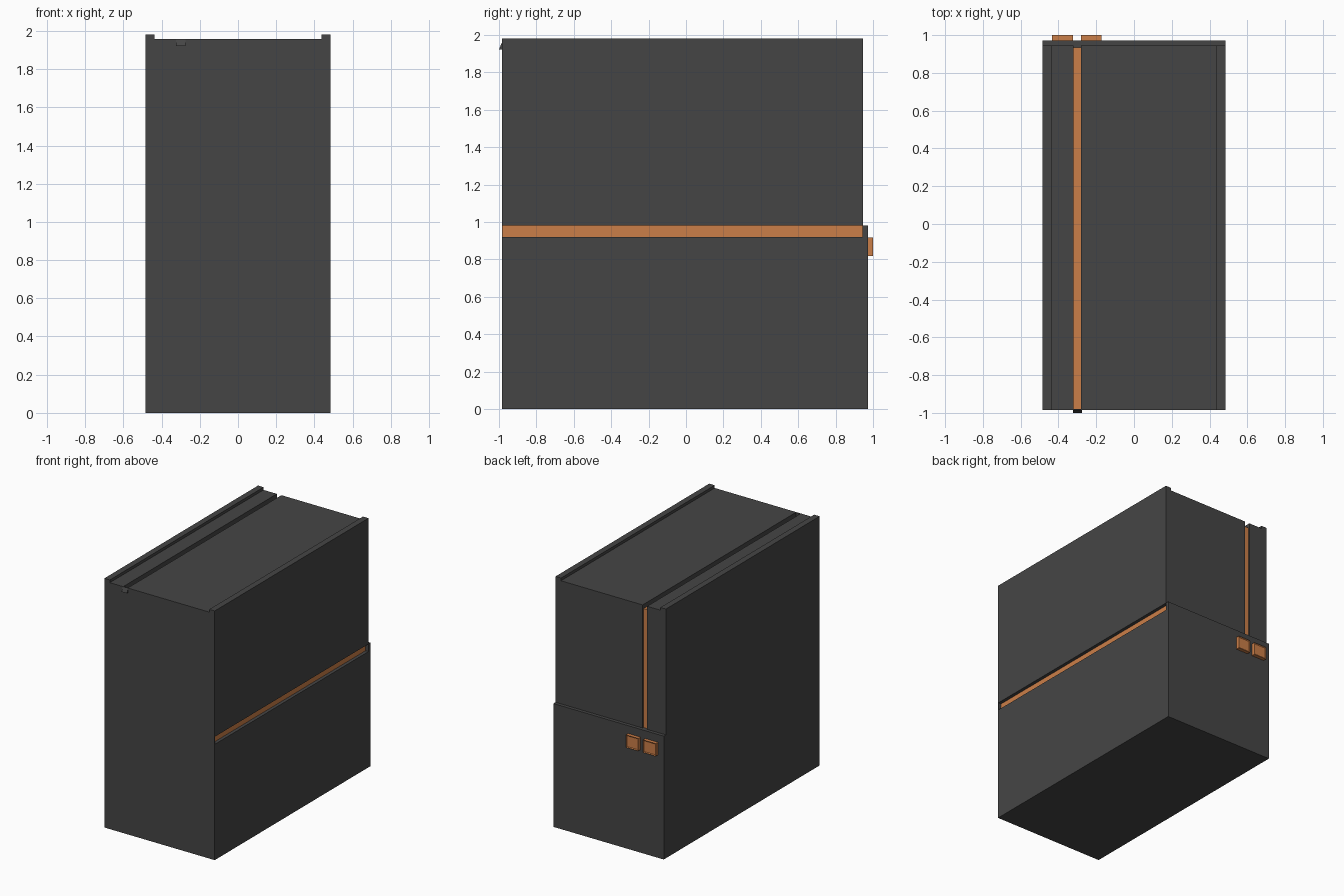
import bpy, bmesh

if "Cube" in bpy.data.objects:
    bpy.data.objects.remove(bpy.data.objects["Cube"])


def material(name, rgb):
    m = bpy.data.materials.new(name)
    m.diffuse_color = (*rgb, 1)
    m.use_nodes = True
    m.node_tree.nodes["Principled BSDF"].inputs["Base Color"].default_value = m.diffuse_color
    return m


DARK = material("dark_grey", (0.06, 0.06, 0.06))
ORANGE = material("orange", (0.6, 0.21, 0.065))


def make(name, bm, mat):
    bmesh.ops.recalc_face_normals(bm, faces=bm.faces)
    me = bpy.data.meshes.new(name)
    bm.to_mesh(me)
    bm.free()
    me.materials.append(mat)
    ob = bpy.data.objects.new(name, me)
    bpy.context.collection.objects.link(ob)
    return ob


def prism(name, pts, y0, y1, mat=DARK):
    """Extrude an XZ profile from y0 to y1."""
    bm = bmesh.new()
    face = bm.faces.new([bm.verts.new((x, y0, z)) for x, z in pts])
    new = bmesh.ops.extrude_face_region(bm, geom=[face])["geom"]
    bmesh.ops.translate(bm, vec=(0, y1 - y0, 0),
                        verts=[v for v in new if isinstance(v, bmesh.types.BMVert)])
    return make(name, bm, mat)


def box(name, x0, x1, y0, y1, z0, z1, mat=DARK):
    return prism(name, [(x0, z0), (x1, z0), (x1, z1), (x0, z1)], y0, y1, mat)


W, TOP, RAIL_Z, RAIL_X = 0.485, 1.958, 1.98, 0.437
GX0, GX1 = -0.32, -0.28          # top and back groove
SZ0, SZ1 = 0.92, 0.98            # side groove
DEEP = 0.455                     # side groove floor

# main cabinet with top rails, top groove and side groove
cabinet = prism("cabinet_body", [
    (-W, 0), (W, 0), (W, SZ0), (DEEP, SZ0), (DEEP, SZ1), (W, SZ1),
    (W, RAIL_Z), (RAIL_X, RAIL_Z), (RAIL_X, TOP),
    (GX1, TOP), (GX1, 1.92), (GX0, 1.92), (GX0, TOP),
    (-RAIL_X, TOP), (-RAIL_X, RAIL_Z), (-W, RAIL_Z)], -0.98, 0.945)

# vertical slot in the upper back
cutter = box("back_slot_cutter", GX0, GX1, 0.93, 1.0, SZ1, 2.1)
cutter.hide_render = True
cutter.hide_viewport = True
cut = cabinet.modifiers.new("back_slot", "BOOLEAN")
cut.operation = "DIFFERENCE"
cut.solver = "EXACT"
cut.object = cutter

# thin front panel closing the groove ends
prism("front_panel", [
    (-W, 0), (W, 0), (W, RAIL_Z), (RAIL_X, RAIL_Z), (RAIL_X, TOP),
    (-RAIL_X, TOP), (-RAIL_X, RAIL_Z), (-W, RAIL_Z)], -0.985, -0.98)

# thicker lower back panel
box("lower_back_panel", -W, W, 0.945, 0.972, 0, SZ1)

# orange strips lying in the grooves
box("top_strip", GX0, GX1, -0.98, 0.932, 1.915, 1.924, ORANGE)
box("side_strip", DEEP - 0.005, DEEP + 0.004, -0.98, 0.945, SZ0, SZ1, ORANGE)
box("back_strip", GX0, GX1, 0.925, 0.934, SZ1, 1.924, ORANGE)

# wedge catch on the front
bm = bmesh.new()
a, b = [[bm.verts.new((x, y, z)) for y, z in
         ((-0.985, 1.922), (-1.0, 1.922), (-0.985, TOP))] for x in (GX0 - 0.004, GX1 + 0.004)]
bm.faces.new(a)
bm.faces.new(b)
for i in range(3):
    j = (i + 1) % 3
    bm.faces.new((a[i], a[j], b[j], b[i]))
make("front_catch", bm, DARK)

# two square buttons with a shallow recessed face
for name, x0, x1 in (("left_button", -0.435, -0.322), ("right_button", -0.28, -0.172)):
    ob = box(name, x0, x1, 0.965, 1.0, 0.818, 0.918, ORANGE)
    bm = bmesh.new()
    bm.from_mesh(ob.data)
    back = [f for f in bm.faces if f.normal.y > 0.9]
    bmesh.ops.inset_region(bm, faces=back, thickness=0.01)
    bmesh.ops.translate(bm, vec=(0, -0.005, 0), verts=back[0].verts)
    bm.to_mesh(ob.data)
    bm.free()
